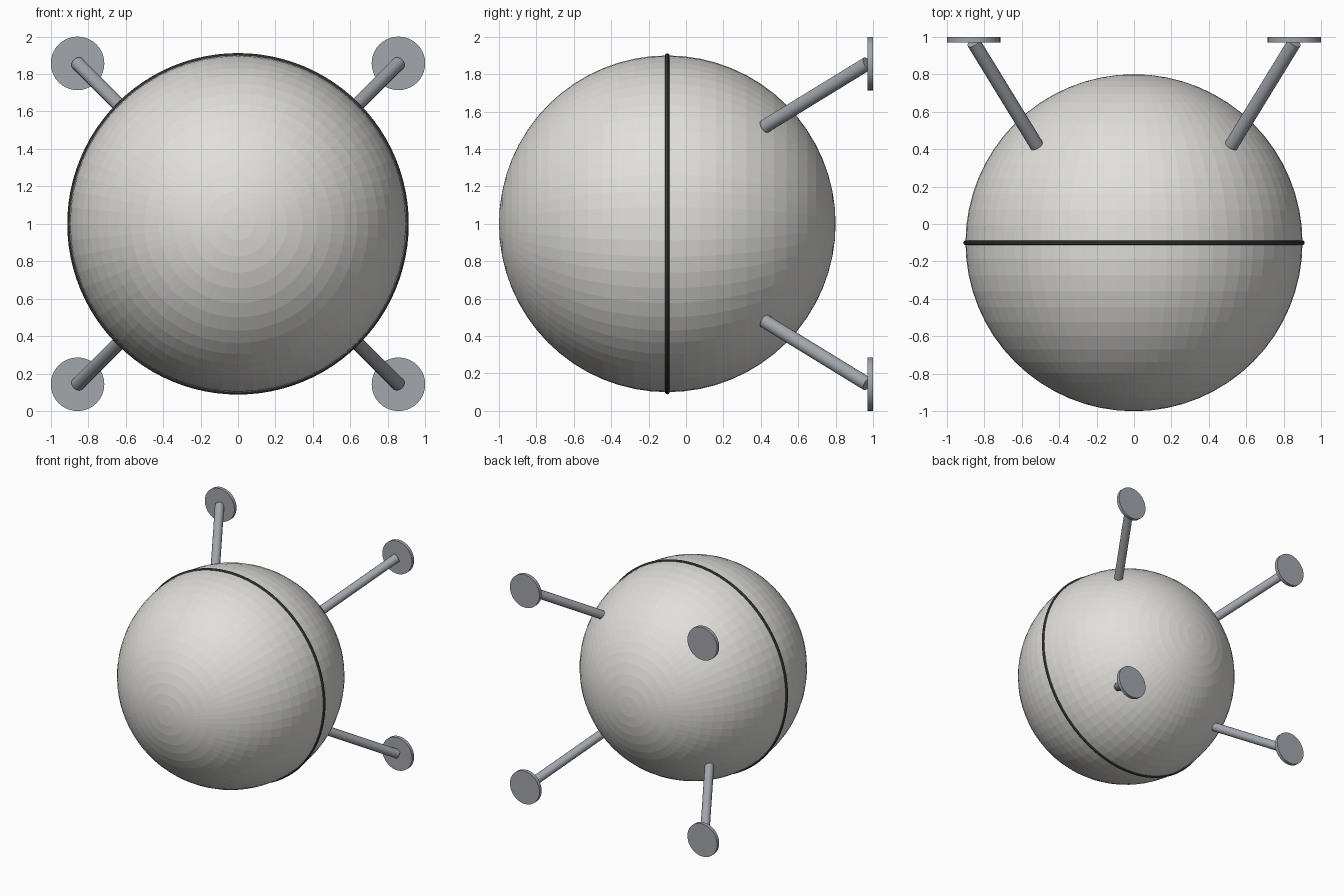
import bpy
from mathutils import Vector

if "Cube" in bpy.data.objects:
    bpy.data.objects.remove(bpy.data.objects["Cube"])

CENTRE = Vector((0, -0.1, 1.0))
R = 0.9
QUARTER = 1.5707963


def material(name, rgb):
    m = bpy.data.materials.new(name)
    m.diffuse_color = (*rgb, 1)
    m.use_nodes = True
    m.node_tree.nodes["Principled BSDF"].inputs["Base Color"].default_value = m.diffuse_color
    return m


shell_mat = material("shell_light", (0.75, 0.74, 0.71))
seam_mat = material("seam_dark", (0.07, 0.075, 0.075))
metal_mat = material("strut_metal", (0.36, 0.38, 0.41))


def finish(name, mat):
    obj = bpy.context.object
    obj.name = name
    obj.data.materials.append(mat)
    return obj


def rod(name, a, b, radius, sides):
    """Cylinder running from point a to point b."""
    d = b - a
    bpy.ops.mesh.primitive_cylinder_add(
        vertices=sides, radius=radius, depth=d.length, location=(a + b) / 2,
        rotation=d.to_track_quat('Z', 'Y').to_euler())
    obj = finish(name, metal_mat)
    bpy.ops.object.shade_smooth_by_angle()
    return obj


# Spherical body, poles facing front and back
bpy.ops.mesh.primitive_uv_sphere_add(segments=64, ring_count=32, radius=R,
                                     location=CENTRE, rotation=(QUARTER, 0, 0))
finish("sphere_body", shell_mat)

# Seam ring around the middle
bpy.ops.mesh.primitive_torus_add(major_segments=96, minor_segments=10,
                                 major_radius=R, minor_radius=0.012,
                                 location=CENTRE, rotation=(QUARTER, 0, 0))
finish("seam_ring", seam_mat)
bpy.ops.object.shade_smooth_by_angle()

# Four splayed struts, each ending in a round wall pad
for sx, side in ((-1, "left"), (1, "right")):
    for sz, level in ((-1, "lower"), (1, "upper")):
        start = CENTRE + Vector((sx, 1, sz)).normalized() * R
        end = Vector((sx * 0.857, 0.97, 1 + sz * 0.857))
        rod(f"{level}_{side}_strut", start, end, 0.037, 20)
        pad = Vector((end.x, 0.97, end.z))
        rod(f"{level}_{side}_pad", pad, pad + Vector((0, 0.03, 0)), 0.143, 40)
